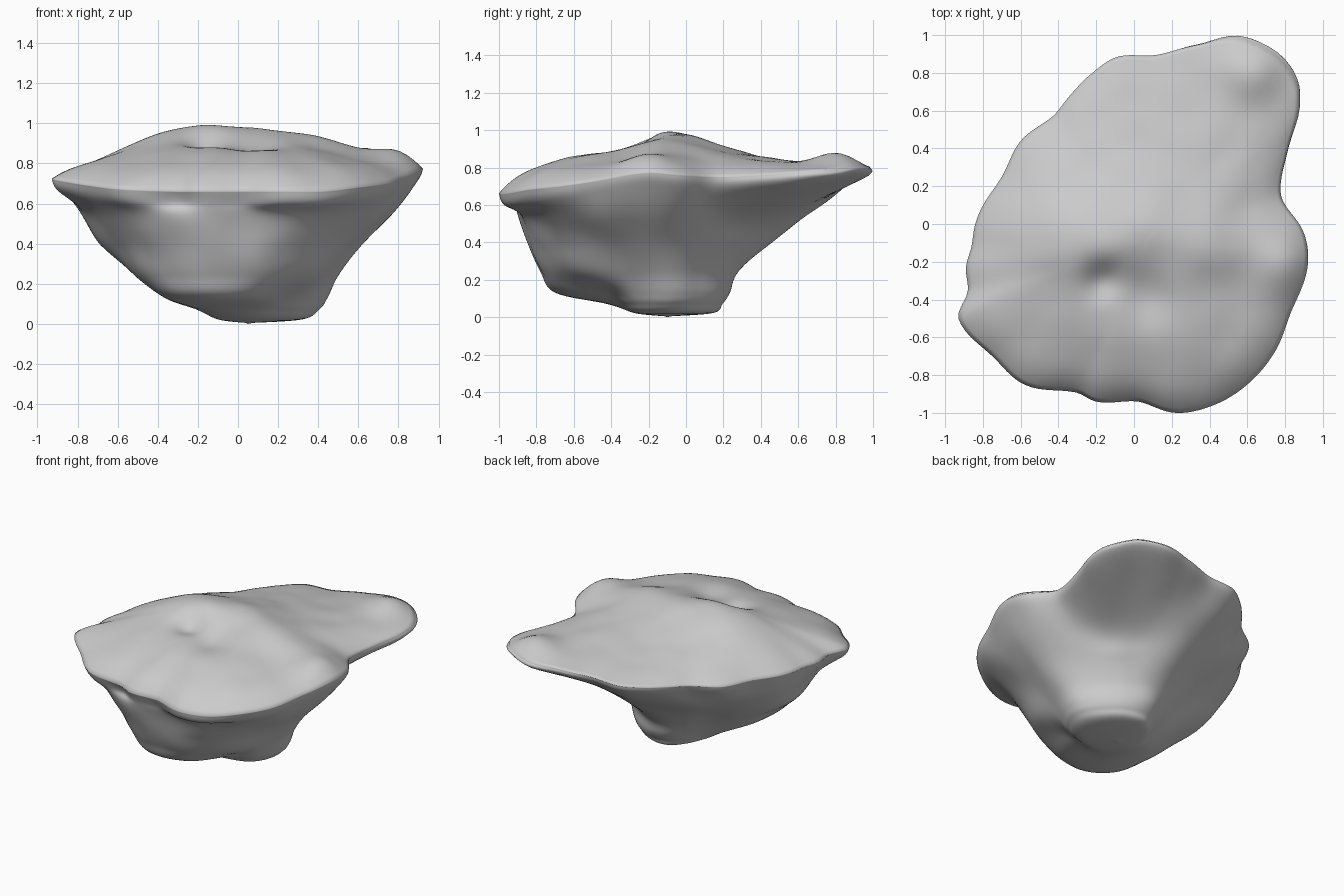
import bpy, bmesh, math
from mathutils import Vector, noise

if "Cube" in bpy.data.objects:
    bpy.data.objects.remove(bpy.data.objects["Cube"])

CX, CY = 0.05, -0.10          # hub that all rings are measured from
SEG, TOP, LOW = 192, 34, 56   # ring resolution

# Rim outline seen from above: x, y, height
RIM = [(.92, -.22, .78), (.90, -.05, .77), (.79, .12, .76), (.78, .24, .76),
       (.82, .42, .77), (.87, .66, .79), (.84, .79, .80), (.73, .91, .82),
       (.54, .985, .81), (.35, .95, .80), (.12, .895, .78), (-.09, .885, .77),
       (-.22, .80, .76), (-.34, .68, .75), (-.43, .57, .74), (-.60, .44, .73),
       (-.70, .25, .73), (-.83, .03, .73), (-.86, -.12, .73), (-.89, -.23, .73),
       (-.88, -.36, .73), (-.93, -.50, .73), (-.75, -.70, .70), (-.58, -.85, .68),
       (-.32, -.89, .67), (-.20, -.94, .67), (.02, -.94, .67), (.22, -1.0, .67),
       (.42, -.96, .67), (.60, -.85, .69), (.75, -.67, .71), (.83, -.47, .74)]

# Underside contours: height and radii every 30 degrees from +x
LEVELS = [(.55, (.70, .57, .63, .74, .72, .72, .82, .87, .86, .79, .79, .75)),
          (.40, (.56, .46, .45, .55, .51, .54, .72, .75, .79, .73, .67, .58)),
          (.25, (.45, .38, .36, .38, .36, .38, .50, .64, .72, .66, .56, .46)),
          (.14, (.40, .36, .34, .33, .28, .27, .33, .48, .64, .56, .37, .38)),
          (.08, (.36, .33, .31, .29, .24, .21, .24, .29, .35, .32, .28, .33)),
          (.03, (.27, .26, .25, .24, .18, .15, .15, .15, .15, .17, .20, .25))]

# Mounds and hollows on the top: x, y, width, height
MOUNDS = [(.02, -.03, .17, .06), (-.36, -.07, .19, .075), (.35, -.10, .14, .045),
          (-.17, -.30, .07, -.06), (.05, -.36, .12, -.045), (.64, .84, .12, .08),
          (.82, -.22, .11, .045), (.52, -.38, .13, -.02), (.1, .5, .2, -.01),
          (-.15, -.12, .09, .02)]


def catmull(a, b, c, d, u):
    return b + .5 * u * (c - a + u * (2*a - 5*b + 4*c - d + u * (3*(b - c) + d - a)))


def around(keys, vals, ang):
    """Smooth periodic interpolation over sorted angles."""
    n = len(keys)
    for i in range(n):
        k0 = keys[i]
        span = (keys[(i + 1) % n] - k0) % math.tau
        off = (ang - k0) % math.tau
        if off < span:
            return catmull(*(vals[(i + j) % n] for j in (-1, 0, 1, 2)), off / span)
    return vals[0]


def along(pts, u):
    """Smooth interpolation along an open list of points."""
    s = u * (len(pts) - 1)
    i = min(int(s), len(pts) - 2)
    pick = [pts[max(0, min(len(pts) - 1, i + j))] for j in (-1, 0, 1, 2)]
    return catmull(*pick, s - i)


rim = sorted((math.atan2(y - CY, x - CX) % math.tau, math.hypot(x - CX, y - CY), z)
             for x, y, z in RIM)
rim_a, rim_r, rim_z = zip(*rim)
step_a = [i * math.tau / 12 for i in range(12)]


def top_height(x, y, t, r, zr, sa):
    te = t * (r / .92 * (1 - t * t) + t * t)   # round near the hub, rim-shaped outside
    z = .89 - .14 * te ** 2 + (zr - .75) * t ** 3
    z += (.028 - .02 * sa * t) * (1 - t ** 12)
    for mx, my, w, h in MOUNDS:
        z += h * math.exp(-((x - mx) ** 2 + (y - my) ** 2) / (2 * w * w)) * (1 - t ** 14)
    return z + .008 * noise.noise(Vector((x * 5, y * 5, 0))) * (1 - t ** 8)


bm = bmesh.new()
rings = [[] for _ in range(TOP + LOW - 1)]
for s in range(SEG):
    a = math.tau * s / SEG
    ca, sa = math.cos(a), math.sin(a)
    r, zr = around(rim_a, rim_r, a), around(rim_a, rim_z, a)
    # Top surface, hub outwards to the rim
    for k in range(1, TOP + 1):
        t = (k / TOP) ** .85
        x, y = CX + ca * r * t, CY + sa * r * t
        rings[k - 1].append(bm.verts.new((x, y, top_height(x, y, t, r, zr, sa))))
    # Underside, rim inwards to the lowest point
    path = [Vector((r, zr)), Vector((r * .968, zr - .06))]
    path += [Vector((around(step_a, rad, a), z)) for z, rad in LEVELS]
    path.append(Vector((0, .012)))
    for k in range(1, LOW):
        u = k / LOW
        p = along(path, u)
        x, y = CX + ca * p.x, CY + sa * p.x
        bump = .03 * noise.noise(Vector((x * 4, y * 4, p.y * 4))) * math.sin(math.pi * u)
        q = max(p.x * (1 + bump), .002)
        rings[TOP + k - 1].append(bm.verts.new((CX + ca * q, CY + sa * q, max(p.y, .004))))

# Skin the rings and close both hubs
for lo, hi in zip(rings, rings[1:]):
    for s in range(SEG):
        n = (s + 1) % SEG
        bm.faces.new((lo[s], hi[s], hi[n], lo[n]))
for ring, z in ((rings[0], top_height(CX, CY, 0, 1, .75, 0)), (rings[-1], .008)):
    hub = bm.verts.new((CX, CY, z))
    for s in range(SEG):
        bm.faces.new((hub, ring[s], ring[(s + 1) % SEG]))
bmesh.ops.recalc_face_normals(bm, faces=bm.faces)
low = min(v.co.z for v in bm.verts)
for v in bm.verts:
    v.co.z -= low

mesh = bpy.data.meshes.new("floating_rock")
bm.to_mesh(mesh)
bm.free()
rock = bpy.data.objects.new("floating_rock", mesh)
bpy.context.collection.objects.link(rock)
bpy.context.view_layer.objects.active = rock
rock.select_set(True)
bpy.ops.object.shade_smooth()
